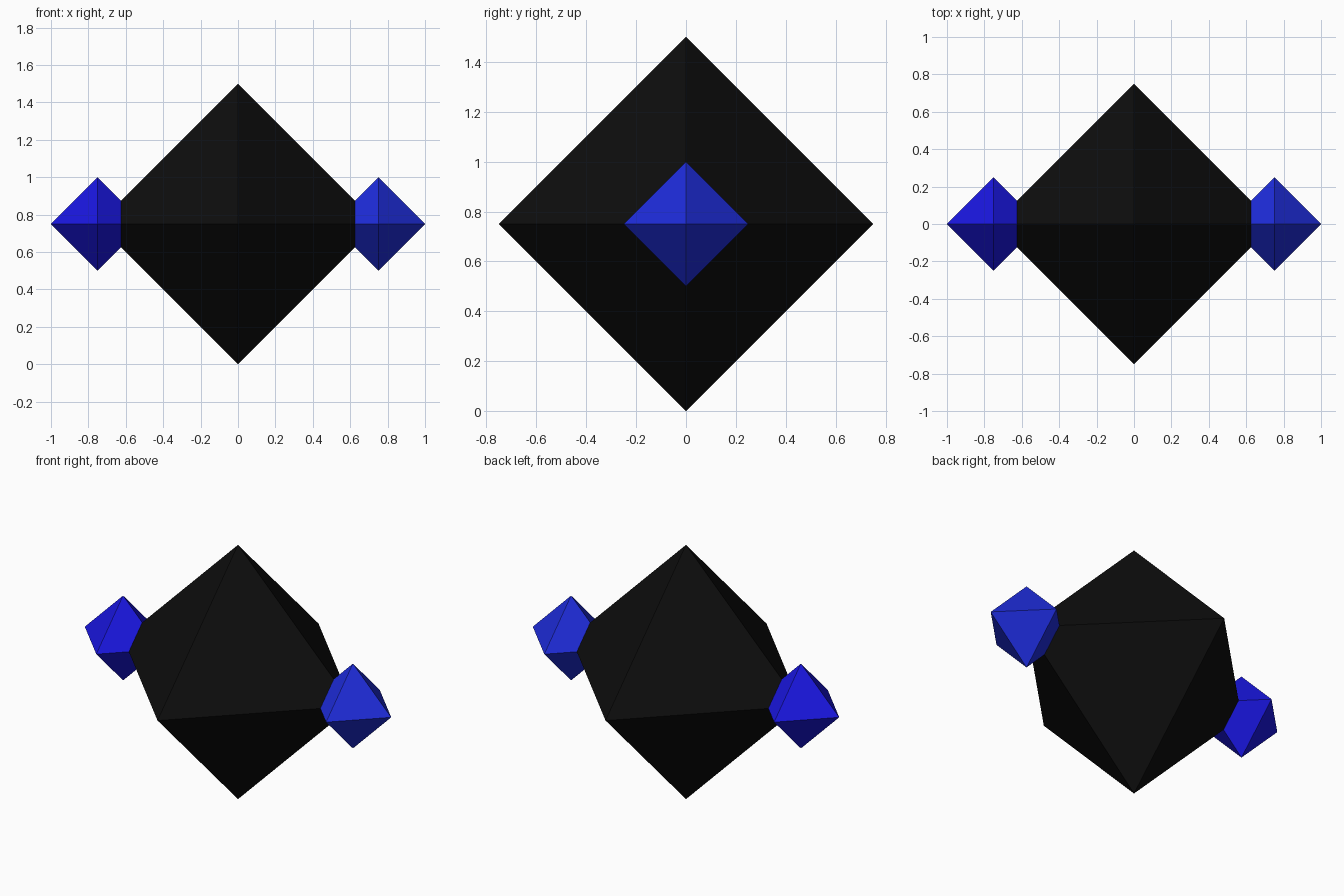
import bpy, bmesh
from mathutils import Vector

if "Cube" in bpy.data.objects:
    bpy.data.objects.remove(bpy.data.objects["Cube"])


def octahedron(name, centre, radius, colour):
    # convex hull of the six axis points, flat shaded
    bm = bmesh.new()
    for axis in range(3):
        for sign in (-1, 1):
            p = Vector((0, 0, 0))
            p[axis] = sign * radius
            bm.verts.new(p)
    bmesh.ops.convex_hull(bm, input=bm.verts[:])
    bmesh.ops.recalc_face_normals(bm, faces=bm.faces[:])
    mesh = bpy.data.meshes.new(name)
    bm.to_mesh(mesh)
    bm.free()
    mat = bpy.data.materials.new(name + "_colour")
    mat.diffuse_color = (*colour, 1)
    mat.use_nodes = True
    mat.node_tree.nodes["Principled BSDF"].inputs["Base Color"].default_value = mat.diffuse_color
    mesh.materials.append(mat)
    obj = bpy.data.objects.new(name, mesh)
    obj.location = centre
    bpy.context.collection.objects.link(obj)
    return obj


# large dark body
octahedron("body_crystal", (0, 0, 0.75), 0.75, (0.004, 0.004, 0.004))

# small blue crystals on the left and right points
octahedron("left_crystal", (-0.75, 0, 0.75), 0.25, (0.01, 0.008, 0.75))
octahedron("right_crystal", (0.75, 0, 0.75), 0.25, (0.013, 0.025, 0.7))
